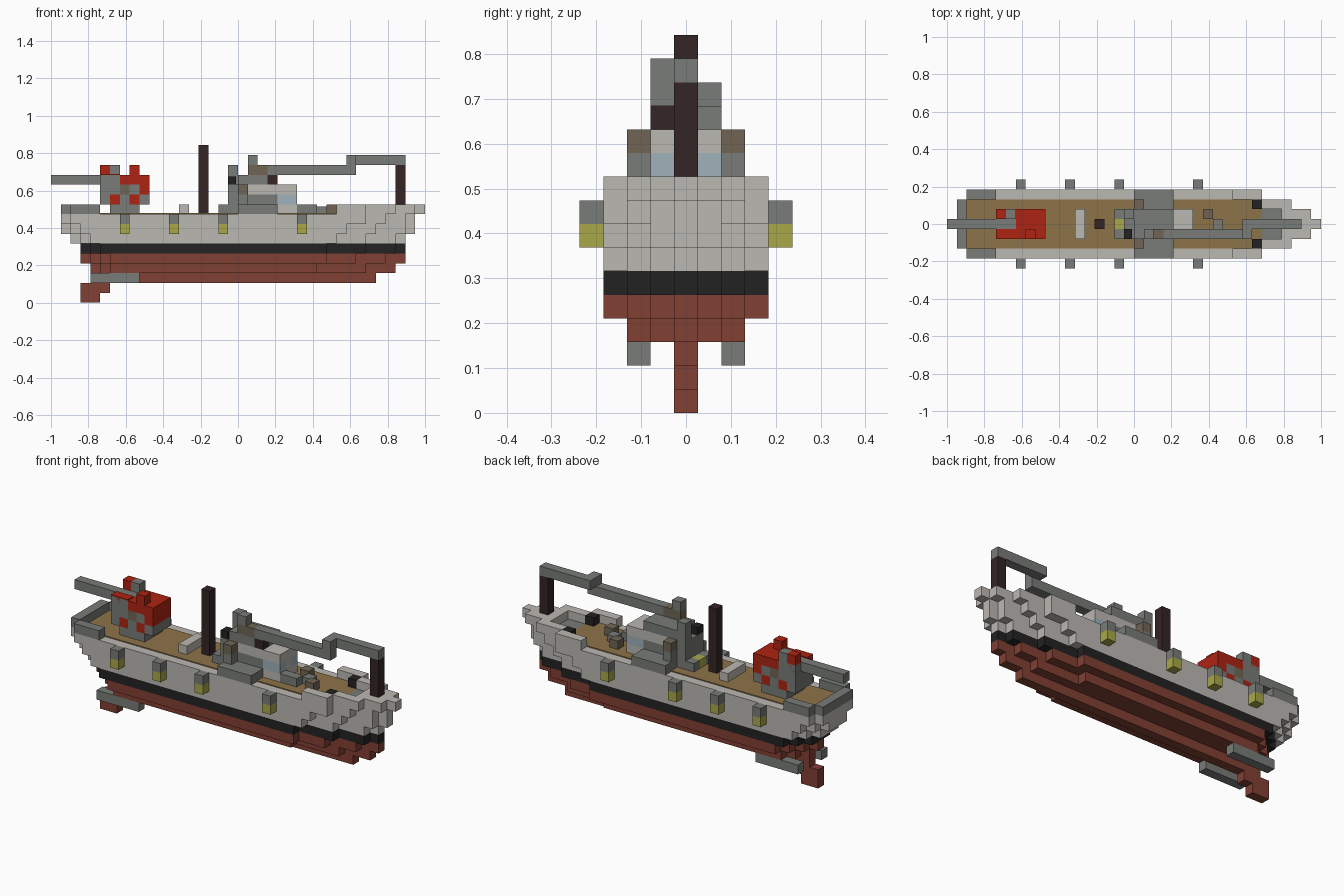
import bpy, bmesh

cube = bpy.data.objects.get("Cube")
if cube:
    bpy.data.objects.remove(cube, do_unlink=True)

U = 2 / 38  # one block


def material(name, *rgb):
    m = bpy.data.materials.new(name)
    m.use_nodes = True
    color = (*rgb, 1)
    m.diffuse_color = color
    m.node_tree.nodes["Principled BSDF"].inputs["Base Color"].default_value = color
    return m


WHITE = material("pale hull", .50, .48, .45)
RUST = material("rust red", .22, .05, .034)
BLACK = material("black", .016, .016, .016)
DECK = material("deck tan", .27, .175, .065)
GREY = material("grey", .19, .2, .185)
RED = material("bright red", .42, .017, .006)
YELLOW = material("yellow", .40, .39, .065)
DARK = material("dark wood", .036, .018, .018)
GLASS = material("pale blue", .35, .445, .497)
BROWN = material("brown", .16, .13, .09)


def finish(name, mat, bm):
    bmesh.ops.recalc_face_normals(bm, faces=bm.faces)
    mesh = bpy.data.meshes.new(name)
    bm.to_mesh(mesh)
    bm.free()
    mesh.materials.append(mat)
    obj = bpy.data.objects.new(name, mesh)
    bpy.context.collection.objects.link(obj)
    return obj


def part(name, mat, *boxes, mirror=False):
    """Boxes are (x0, x1, first row, last row, z0, z1) in blocks; row 0 is the centreline."""
    bm = bmesh.new()
    for x0, x1, r0, r1, z0, z1 in boxes:
        for a, b in ((r0, r1), (-r1, -r0)) if mirror else ((r0, r1),):
            verts = bmesh.ops.create_cube(bm, size=1)["verts"]
            for v in verts:
                x, y, z = (c + .5 for c in v.co)
                v.co = ((x0 + x * (x1 - x0) - 19) * U,
                        (a - .5 + y * (b - a + 1)) * U,
                        (z0 + z * (z1 - z0)) * U)
    return finish(name, mat, bm)


def hull_layer(name, mat, z, spans):
    """Extrude a stepped plan; spans give the x range of each row out from the centre."""
    right, left = [], []
    for r, (a, b) in enumerate(spans):
        inner = max(r - .5, 0)
        right += [(b, inner), (b, r + .5)]
        left += [(a, inner), (a, r + .5)]
    half = right[1:] + left[:0:-1]
    outline = half + [(x, -y) for x, y in reversed(half)]
    clean = [p for i, p in enumerate(outline) if p != outline[i - 1]]
    bm = bmesh.new()
    face = bm.faces.new([bm.verts.new(((x - 19) * U, y * U, z * U)) for x, y in clean])
    ret = bmesh.ops.extrude_face_region(bm, geom=[face])
    top = [g for g in ret["geom"] if isinstance(g, bmesh.types.BMVert)]
    bmesh.ops.translate(bm, verts=top, vec=(0, 0, U))
    return finish(name, mat, bm)


# Hull, stepped layer by layer
hull_layer("lower_hull", RUST, 3, [(4, 35), (5, 32), (6, 27)])
hull_layer("middle_hull", RUST, 4, [(3, 36), (4, 34), (5, 31), (6, 28)])
hull_layer("waterline", BLACK, 5, [(3, 36), (3, 35), (4, 32), (5, 28)])
hull_layer("upper_hull_bottom", WHITE, 6, [(2, 36), (2, 35), (3, 32), (4, 29)])
hull_layer("upper_hull_middle", WHITE, 7, [(1, 37), (1, 36), (2, 33), (3, 30)])
hull_layer("upper_hull_top", WHITE, 8, [(1, 37), (1, 36), (1, 34), (2, 32)])
part("keel", RUST, (4, 33, 0, 0, 2, 3))
part("rudder", RUST, (3, 5, 0, 0, 0, 1), (3, 6, 0, 0, 1, 2))
part("propeller_shafts", GREY, (4, 9, 2, 2, 2, 3), mirror=True)

# Deck, railings and bow bulwark
part("deck", DECK, (2, 32, -2, 2, 9, 9.1))
part("bow_deck", GREY, (32, 34, -1, 1, 9, 9.1))
part("bow_bulwark_sides", WHITE, (29, 32, 3, 3, 9, 10), (32, 35, 2, 2, 9, 10),
     (34, 37, 1, 1, 9, 10), mirror=True)
part("bow_tip", WHITE, (34, 38, 0, 0, 9, 10))
part("anchor_winches", BLACK, (31, 32, 2, 2, 9, 10), mirror=True)
part("stern_rail", GREY, (1, 2, -2, 2, 9, 10))
part("stern_side_rails", GREY, (2, 5, 3, 3, 9, 10), mirror=True)
for n, x in enumerate((7, 12, 17, 25)):
    part(f"fender_top_{n}", GREY, (x, x + 1, 4, 4, 8, 9), mirror=True)
    part(f"fender_bottom_{n}", YELLOW, (x, x + 1, 4, 4, 7, 8), mirror=True)

# Stern gun turret, block columns listed from the top level down
for level, row in enumerate(("GGRRR", "GGBGR", "GRGRG", ".GGG.")):
    z = 12 - level
    for n, key in enumerate(row):
        if key != ".":
            part(f"turret_{z}_{n}", {"G": GREY, "R": RED, "B": BROWN}[key],
                 (5 + n, 6 + n, -1, 1, z, z + 1))
part("turret_roof_plates", RED, (5, 6, 1, 1, 12.1, 13.1), (5, 6, -1, -1, 12.1, 13.1),
     (6, 7, -1, -1, 13, 13.1))
part("turret_red_lugs", RED, (5, 6, 1, 1, 13, 14), (8, 9, -1, -1, 13, 14))
part("turret_sight", GREY, (6, 7, 1, 1, 13, 14))
part("gun_barrel", GREY, (0, 5, 0, 0, 12, 13))

# Mast and hatch
part("hatch", WHITE, (13, 14, -1, 1, 9, 10))
part("mast", DARK, (15, 16, 0, 0, 9, 16))

# Aft tower
part("tower_base_sides", GREY, (17, 18, 1, 1, 9, 10), mirror=True)
part("tower_lamp", YELLOW, (17, 18, 0, 0, 9, 10))
part("tower", GREY, (18, 19, -1, 1, 9, 12), (18, 19, 1, 1, 12, 14))
part("tower_opening", BLACK, (18, 18.8, -1, -1, 12, 12.8))

# Bridge
part("cabin_lower", GREY, (19, 23, -1, 1, 9, 11))
part("cabin_upper", WHITE, (19, 23, -1, 1, 11, 12))
part("cabin_roof", GREY, (19, 23, 0, 1, 12, 13), (19, 22, -1, -1, 12, 13))
part("bridge_base", WHITE, (23, 25, -1, 1, 9, 10), (23, 25, 0, 0, 10, 11))
part("bridge_windows", GLASS, (23, 25, 1, 1, 10, 11), mirror=True)
part("bridge_top", WHITE, (23, 25, -1, 1, 11, 12))
part("side_platforms", GREY, (19, 23, 2, 3, 9, 10), (19, 20, 2, 2, 10, 11), mirror=True)
part("side_crates", BROWN, (19, 20, 2, 2, 11, 12), mirror=True)

# Boom, its supports and forward post
part("boom_bracket", BROWN, (20, 22, -1, -1, 13, 14))
part("boom_cap", GREY, (20, 21, -1, -1, 14, 15))
part("boom_support", DARK, (22, 23, -1, -1, 12, 13))
part("boom_lower", GREY, (22, 31, -1, -1, 13, 14))
part("boom_upper", GREY, (30, 36, 0, 0, 14, 15), (30, 31, -1, -1, 14, 15))
part("forward_post", DARK, (35, 36, 0, 0, 10, 14))

# Foredeck crates
part("foredeck_boxes", GREY, (25, 27, -1, -1, 9, 10), (27, 28, 0, 0, 9, 9.8))
part("foredeck_crates", BROWN, (28, 29, -1, -1, 9, 10), (26, 27, 1, 1, 9, 10))
